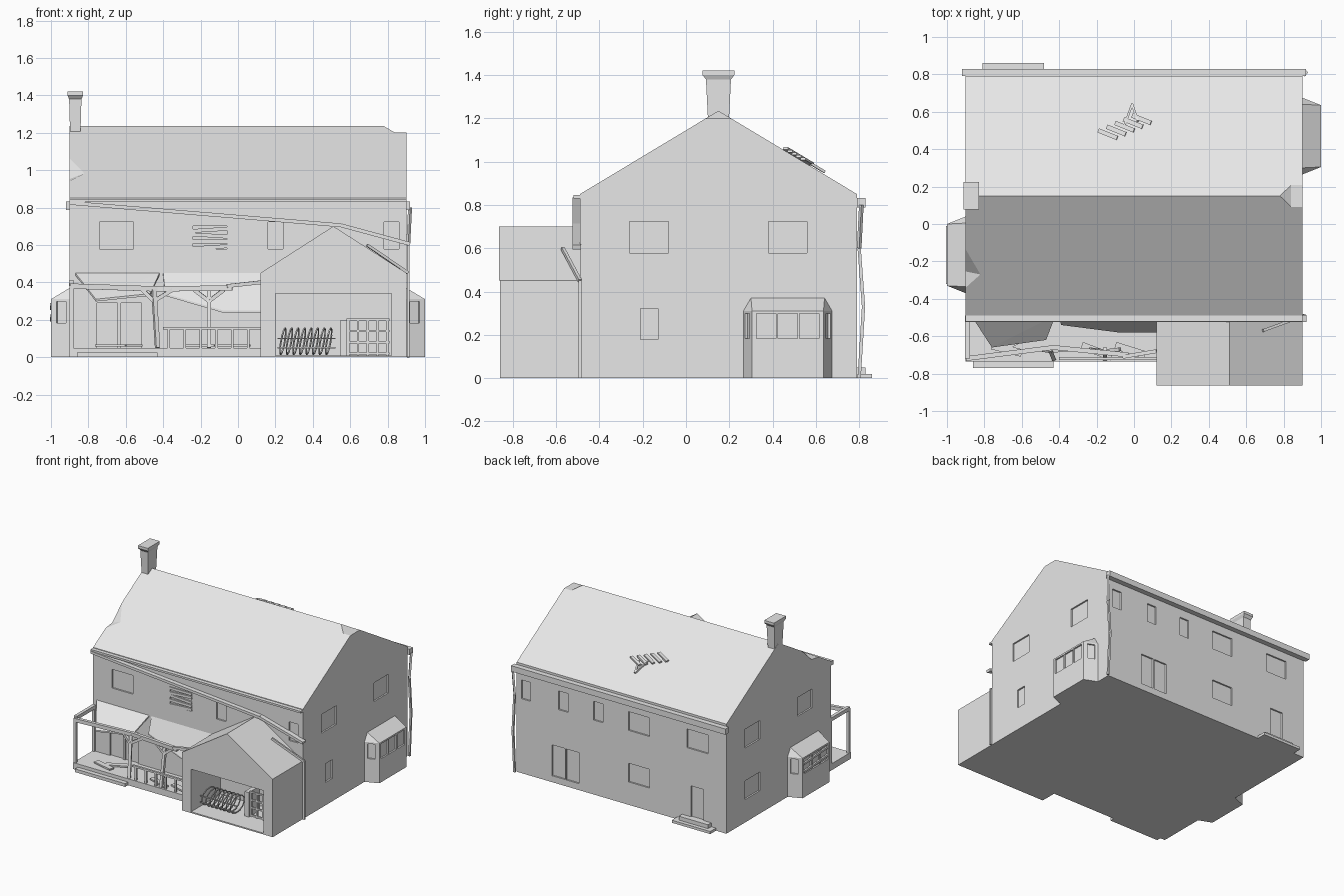
import bpy, bmesh, math
from itertools import product
from mathutils import Vector, Matrix

cube = bpy.data.objects.get("Cube")
if cube:
    bpy.data.objects.remove(cube, do_unlink=True)

# One plain colour for everything
grey = bpy.data.materials.new("plain_grey")
grey.use_nodes = True
grey.diffuse_color = (.8, .8, .8, 1)
grey.node_tree.nodes["Principled BSDF"].inputs["Base Color"].default_value = grey.diffuse_color

# Main dimensions
HALF, FRONT, BACK, MIDDLE = .9, -.49, .79, .15
EAVE, RIDGE, SLOPE = .85, 1.235, .6
UPPER, LOWER, WIDE, NARROW, PANE = .65, .25, .18, .08, .145
INSET, THIN = .012, .012
DECK, PORCH, BEAM = .05, -.72, .38
GARAGE, GARAGE_HALF, GARAGE_FRONT, GARAGE_EAVE, GARAGE_TOP = .51, .39, -.86, .45, .7
SIDES = (-1, 1)


def block(bm, centre, size):
    matrix = Matrix.Translation(centre) @ Matrix.Diagonal((*size, 1))
    bmesh.ops.create_cube(bm, size=1, matrix=matrix)


def bar(bm, start, end, width, height):
    start, end = Vector(start), Vector(end)
    turn = (end - start).to_track_quat('X', 'Z').to_matrix().to_4x4()
    size = Matrix.Diagonal(((end - start).length, width, height, 1))
    bmesh.ops.create_cube(bm, size=1, matrix=Matrix.Translation((start + end) / 2) @ turn @ size)


def path(bm, points, width, height):
    for start, end in zip(points, points[1:]):
        bar(bm, start, end, width, height)


def hull(bm, points):
    bmesh.ops.convex_hull(bm, input=[bm.verts.new(point) for point in points])


def slab(bm, points):
    hull(bm, points + [(x, y, z - THIN) for x, y, z in points])


def on_roof(x, y, lift=0):
    return x, y, RIDGE - SLOPE * abs(y - MIDDLE) + lift


def finish(bm, name):
    bmesh.ops.recalc_face_normals(bm, faces=bm.faces)
    bmesh.ops.dissolve_limit(bm, angle_limit=.01, verts=bm.verts, edges=bm.edges)
    mesh = bpy.data.meshes.new(name)
    bm.to_mesh(mesh)
    bm.free()
    mesh.materials.append(grey)
    part = bpy.data.objects.new(name, mesh)
    bpy.context.collection.objects.link(part)
    return part


def cut(part, bm):
    cutter = finish(bm, "cutter")
    cutter.hide_render = True
    modifier = part.modifiers.new("cut", 'BOOLEAN')
    modifier.operation, modifier.solver, modifier.object = 'DIFFERENCE', 'EXACT', cutter
    bpy.context.view_layer.objects.active = part
    bpy.ops.object.modifier_apply(modifier=modifier.name)
    bpy.data.objects.remove(cutter, do_unlink=True)


# Main house with a steep gabled roof
bm = bmesh.new()
hull(bm, [(x, y, z) for x in (-HALF, HALF) for y in (FRONT, BACK) for z in (0, EAVE)]
     + [(x, MIDDLE, RIDGE) for x in (-HALF, HALF)])
house = finish(bm, "house_body")

# Recessed windows and doors
bm = bmesh.new()
for wall in (FRONT, BACK):
    for x, width in zip((-.65, -.15, .2, .82), (WIDE, WIDE, NARROW, NARROW)):
        block(bm, (x, wall, UPPER), (width, INSET * 2, PANE))
block(bm, (.5, BACK, UPPER), (NARROW, INSET * 2, PANE))
block(bm, (-.15, BACK, LOWER), (WIDE, INSET * 2, PANE))
for x, wall in ((.42, BACK), (.54, BACK), (-.65, BACK), (-.7, FRONT), (-.57, FRONT)):
    block(bm, (x, wall, .17), (.11, INSET * 2, .24))
for side, y in product(SIDES, (-.17, .47)):
    block(bm, (side * HALF, y, UPPER), (INSET * 2, WIDE, PANE))
block(bm, (HALF, -.17, LOWER), (INSET * 2, NARROW, PANE))
block(bm, (-HALF, .47, LOWER), (INSET * 2, WIDE, PANE))
cut(house, bm)

# Damage: sunken ridge end and broken roof edge
bm = bmesh.new()
hull(bm, [(.78, MIDDLE, RIDGE)]
     + [(x, MIDDLE + side * .06, z) for x in (.84, 1) for side in SIDES for z in (1.2, 1.3)])
rim = ((-.92, -.1), (-.82, -.27), (-.92, -.36))
hull(bm, [on_roof(x, y, lift) for x, y in rim for lift in (0, .2)] + [on_roof(-.92, -.25, -.05)])
cut(house, bm)

# Chimney with flared cap
bm = bmesh.new()
rings = [[(-.87 + i * half, MIDDLE + j * half * 1.75, z) for i in SIDES for j in SIDES]
         for z, half in ((1.1, .025), (1.38, .033), (1.4, .042), (1.42, .042))]
for lower, upper in zip(rings, rings[1:]):
    hull(bm, lower + upper)
finish(bm, "chimney")

# Bay windows on both gable ends
for end, y, name in ((1, .47, "left_bay_window"), (-1, -.165, "right_bay_window")):
    bm = bmesh.new()
    for_wall = [(end * HALF, y + side * .205, z) for side in SIDES for z in (0, .31)]
    outer = [(end, y + side * .165, z) for side in SIDES for z in (0, .31)]
    hull(bm, for_wall + outer + [(end * HALF, y + side * .17, .37) for side in SIDES])
    bay = finish(bm, name)
    bm = bmesh.new()
    for i in SIDES + (0,):
        block(bm, (end, y + i * .1, .24), (INSET * 2, .09, .115))
    for side in SIDES:
        bar(bm, (end * .92, y + side * .197, .24), (end * .97, y + side * .177, .24), INSET * 2, .115)
    cut(bay, bm)

# Boards nailed across broken windows
bm = bmesh.new()
for i in range(5):
    tilt = (i % 3 - 1) * .006
    z = UPPER + (i - 2) * .031
    bar(bm, (-.24, FRONT, z + tilt), (-.05, FRONT, z - tilt), THIN, .02)
    if i % 2:
        bar(bm, (-1, -.32, z - .4), (-1, -.01, z - .42), THIN, .016)
finish(bm, "window_boards")

# Loose planks lying on the back roof
bm = bmesh.new()
for i in range(5):
    x, y = -.14 + i * .045, .48 + i * .02
    bar(bm, on_roof(x - .05, y + .02, THIN), on_roof(x + .05, y - .02, THIN), .024, THIN)
path(bm, [on_roof(-.05, .53, THIN), on_roof(-.01, .64, THIN), on_roof(.02, .55, THIN)], THIN, THIN)
finish(bm, "roof_planks")

# Gutters, with the fallen one at the front
bm = bmesh.new()
drop = FRONT - .015
path(bm, [(-HALF, drop, .825), (.55, drop, .705), (.92, drop, .605)], .038, .02)
block(bm, (0, drop, EAVE - THIN), (HALF * 2, .03, .015))
block(bm, (0, BACK + .02, .81), (HALF * 2 + .04, .04, .045))
finish(bm, "gutters")

# Bent downspouts on one gable corner
bm = bmesh.new()
path(bm, [(.92, .81, .8), (.91, .8, .6), (.91, .82, .33), (.91, .8, 0)], .015, .015)
path(bm, [(.91, FRONT, 0), (.91, FRONT, .45), (.69, -.57, .6)], .015, .015)
finish(bm, "downspouts")

# Back doorstep
bm = bmesh.new()
block(bm, (-.645, BACK, .01), (.33, .14, .02))
block(bm, (-.645, BACK, .025), (.25, .08, .05))
finish(bm, "back_steps")

# Garage with an open front
bm = bmesh.new()
corners = [(GARAGE + side * GARAGE_HALF, GARAGE_EAVE) for side in SIDES]
gable = corners + [(GARAGE, GARAGE_TOP)]
floor = [(x, 0) for x, z in corners]
hull(bm, [(x, y, z) for x, z in gable + floor for y in (GARAGE_FRONT, FRONT)])
garage = finish(bm, "garage")
bm = bmesh.new()
block(bm, (GARAGE, -.7, .175), (.62, .4, .33))
cut(garage, bm)
bm = bmesh.new()
hull(bm, [(x, y, z) for x, z in gable for y in (GARAGE_FRONT, GARAGE_FRONT - .004)])
finish(bm, "garage_gable")

# Coiled wire inside the garage
bm = bmesh.new()
for i in range(8):
    angles = [step * math.tau / 12 for step in range(13)]
    path(bm, [(.24 + i * .035 + .016 * math.sin(a + .7), -.7 + .07 * math.cos(a), .085 + .07 * math.sin(a))
              for a in angles], .007, .007)
for z in (.05, .1):
    bar(bm, (.21, -.76, z), (.52, -.76, z), .007, .007)
finish(bm, "wire_coil")

# Slatted rack inside the garage
bm = bmesh.new()
for i in range(5):
    x = .59 + i * .052
    bar(bm, (x, -.68, 0), (x, -.68, .2), THIN, THIN)
    if i < 4:
        z = .02 + i * .06
        bar(bm, (.58, -.68, z), (.81, -.68, z), THIN, THIN)
block(bm, (.565, -.63, .1), (.035, .14, .2))
finish(bm, "garage_rack")

# Porch deck and step
bm = bmesh.new()
block(bm, (-.385, -.61, DECK / 2), (1.03, .25, DECK))
block(bm, (-.645, -.75, DECK / 4), (.43, .04, DECK / 2))
finish(bm, "porch_deck")

# Porch posts, braces and sagging beams
bm = bmesh.new()
for y in (PORCH, FRONT):
    bar(bm, (-.89, y, DECK), (-.89, y, BEAM), .022, .022)
for x, lean in ((-.43, -.02), (-.155, 0)):
    top = (x + lean, -.67, .36)
    bar(bm, (x, PORCH, DECK), top, .022, .022)
    for side in SIDES:
        bar(bm, (x + lean, -.68, .3), (x + side * .08, -.67, .36), .02, .02)
path(bm, [(-HALF, PORCH, BEAM), (-.43, -.66, .365), (-.03, -.7, .37)], .025, .028)
bar(bm, (-.89, PORCH, .395), (-.89, FRONT, .395), .025, .028)
bar(bm, (-.06, -.71, BEAM), (.12, -.68, .4), .02, .02)
finish(bm, "porch_frame")

# Porch railing
bm = bmesh.new()
bar(bm, (-.4, PORCH, .155), (.12, PORCH, .155), .016, .014)
for i in range(6):
    x = -.37 + i * .085
    bar(bm, (x, PORCH, DECK), (x, PORCH, .155), .014, .014)
finish(bm, "porch_railing")

# Collapsed porch roof panels
bm = bmesh.new()
slab(bm, [(-.87, FRONT, .45), (-.42, FRONT, .45), (-.76, -.66, .31), (-.47, -.62, .34)])
slab(bm, [(-.4, FRONT, .45), (.12, FRONT, .45), (.12, -.58, .25), (-.08, -.58, .25), (-.39, -.54, .34)])
finish(bm, "porch_roof_panels")

# Fallen boards on the deck
bm = bmesh.new()
for x, swing in ((-.68, -.04), (-.6, .08), (-.2, -.06), (-.02, -.05)):
    bar(bm, (x - .08, -.65, DECK + THIN), (x + .08, -.65 + swing, DECK + THIN), .04, THIN)
finish(bm, "porch_debris")
